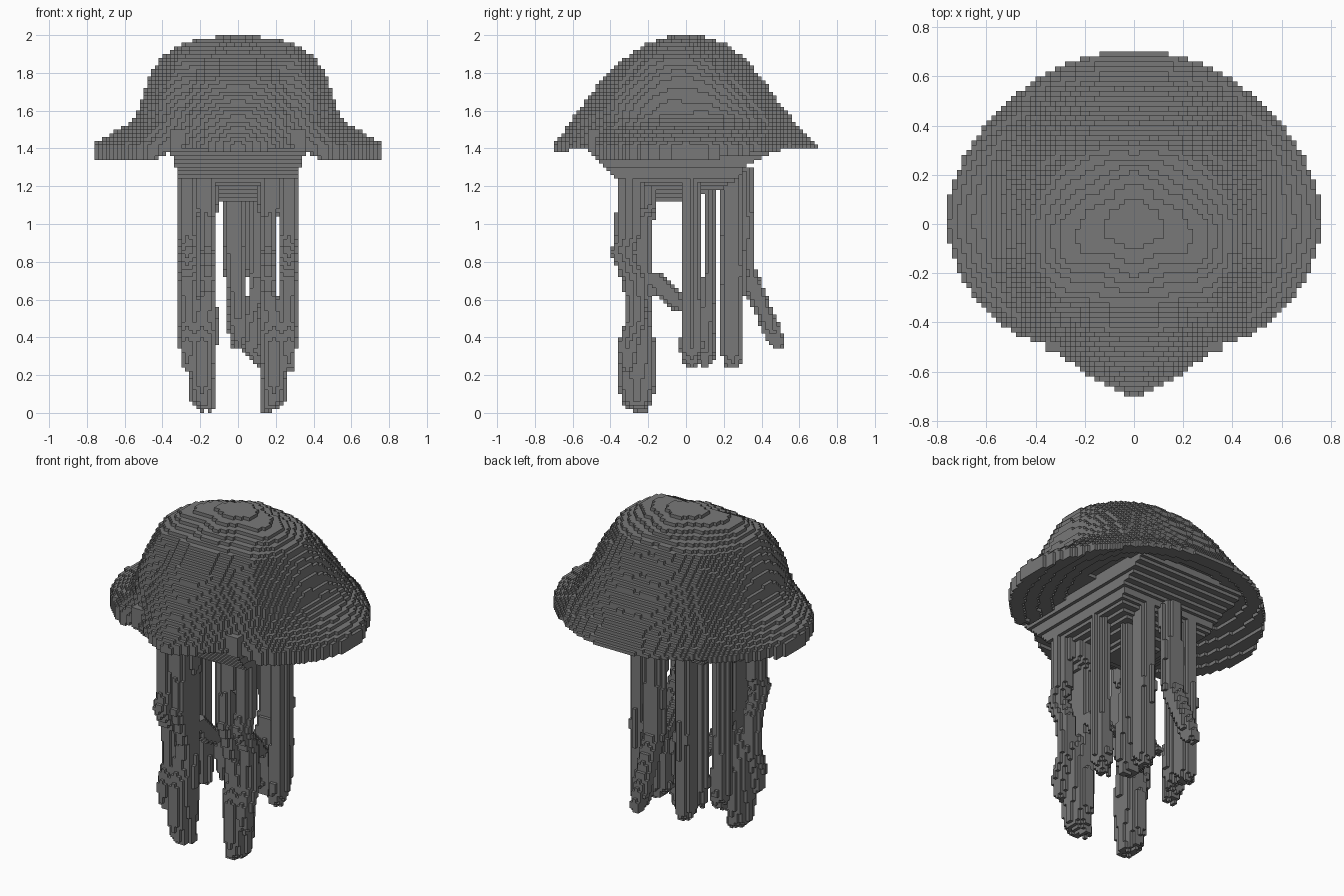
import bpy, bmesh, math, random
from mathutils import Vector

random.seed(4)
VOXEL = 0.02
cube = bpy.data.objects.get("Cube")
if cube:
    bpy.data.objects.remove(cube)

grey = bpy.data.materials.new("stone grey")
grey.use_nodes = True
colour = (0.19, 0.19, 0.19, 1)
grey.diffuse_color = colour
grey.node_tree.nodes["Principled BSDF"].inputs["Base Color"].default_value = colour


def lerp_table(keys, rows, value):
    """Linear lookup in ascending keys, clamped at both ends."""
    if value <= keys[0]:
        return rows[0]
    for a, b, low, high in zip(keys, keys[1:], rows, rows[1:]):
        if value <= b:
            t = (value - a) / (b - a)
            if isinstance(low, (int, float)):
                return low + (high - low) * t
            return [p + (q - p) * t for p, q in zip(low, high)]
    return rows[-1]


def cells(low, high):
    """Voxel indices whose centres lie between two coordinates."""
    return range(math.floor(low / VOXEL), math.ceil(high / VOXEL))


def centre(index):
    return (index + 0.5) * VOXEL


def build_voxels(name, filled):
    """Make one object from the exposed faces of a set of voxels."""
    bm = bmesh.new()
    corners = {}

    def corner(key):
        if key not in corners:
            corners[key] = bm.verts.new(Vector(key) * VOXEL)
        return corners[key]

    for cell in filled:
        for axis in range(3):
            u, v = (axis + 1) % 3, (axis + 2) % 3
            for side in (0, 1):
                near = list(cell)
                near[axis] += 2 * side - 1
                if tuple(near) in filled:
                    continue
                loop = []
                for du, dv in ((0, 0), (1, 0), (1, 1), (0, 1)):
                    p = list(cell)
                    p[axis] += side
                    p[u] += du
                    p[v] += dv
                    loop.append(corner(tuple(p)))
                bm.faces.new(loop if side else loop[::-1])
    mesh = bpy.data.meshes.new(name)
    bm.to_mesh(mesh)
    bm.free()
    mesh.materials.append(grey)
    obj = bpy.data.objects.new(name, mesh)
    bpy.context.collection.objects.link(obj)


# Bell: radius by height, for directions from the front (-90) round to the back (90)
levels = [1.42, 1.52, 1.58, 1.64, 1.76, 1.88, 1.96, 2.0]
angles = [-90, -57, -44, -27, 0, 45, 90]
profiles = [
    [.70, .63, .59, .54, .45, .32, .20, .07],
    [.59, .57, .56, .53, .46, .35, .17, .07],
    [.65, .59, .57, .56, .51, .42, .21, .07],
    [.71, .59, .55, .54, .49, .43, .31, .07],
    [.77, .60, .53, .51, .48, .41, .28, .07],
    [.71, .63, .59, .55, .47, .36, .16, .07],
    [.70, .58, .54, .49, .40, .30, .20, .07],
]
rim_heights = [1.37, 1.41, 1.335, 1.33, 1.33, 1.39, 1.39]

bell = set()
for i in cells(-.76, .76):
    for j in cells(-.7, .7):
        x, y = centre(i), centre(j)
        r, angle = math.hypot(x, y), math.degrees(math.atan2(y, abs(x)))
        radii = lerp_table(angles, profiles, angle)
        # The underside rises gently from the rim towards the body
        bottom = lerp_table(angles, rim_heights, angle)
        bottom += min(0.08, 0.25 * max(0, radii[0] - r))
        for k in cells(bottom, 2):
            if centre(k) > bottom and r < lerp_table(levels, radii, centre(k)):
                bell.add((i, j, k))
build_voxels("bell", bell)

# Underbody: stepped upside-down pyramid (half width, front y, back y by height)
body_levels = [1.14, 1.18, 1.24, 1.32, 1.4]
body_sizes = [(.10, -.16, .05), (.21, -.27, .18), (.31, -.36, .27),
              (.335, -.46, .33), (.37, -.53, .50)]
underbody = set()
for k in cells(1.14, 1.5):
    half, front, back = lerp_table(body_levels, body_sizes, centre(k))
    for i in cells(-half, half):
        for j in cells(front, back):
            if front < centre(j) < back and abs(centre(i)) < half:
                underbody.add((i, j, k))
build_voxels("underbody", underbody - bell)


def strand(name, path):
    """Ribbon through points (z, x, y, half width, half depth), listed upwards."""
    keys = [p[0] for p in path]
    rows = [p[1:] for p in path]
    ends = {}
    filled = set()
    for k in cells(keys[0], keys[-1]):
        x, y, rx, ry = lerp_table(keys, rows, centre(k))
        for i in cells(x - rx, x + rx):
            for j in cells(y - ry, y + ry):
                dx, dy = abs(centre(i) - x) / rx, abs(centre(j) - y) / ry
                # Ragged lower end, one length per column
                end = ends.setdefault((i, j), keys[0] + random.random() * 0.04)
                if dx ** 2 + dy ** 2 < 1.1 and centre(k) > end:
                    filled.add((i, j, k))
    build_voxels(name, filled)


# Mirrored tentacles
for side, label in ((1, "left"), (-1, "right")):
    strand(label + "_front_tentacle", [
        (0, side * .15, -.25, .03, .04), (.06, side * .19, -.26, .06, .08),
        (.22, side * .19, -.26, .06, .10), (.38, side * .19, -.26, .08, .09),
        (.5, side * .19, -.25, .08, .06), (.62, side * .16, -.25, .045, .07),
        (.85, side * .16, -.29, .045, .10), (1.04, side * .16, -.27, .045, .10),
        (1.1, side * .18, -.26, .07, .10), (1.3, side * .18, -.26, .07, .10)])
    strand(label + "_front_outer_tentacle", [
        (.2, side * .26, -.31, .03, .03), (.36, side * .27, -.31, .04, .05),
        (.5, side * .265, -.26, .045, .05), (.7, side * .265, -.27, .045, .05),
        (.85, side * .265, -.34, .045, .06), (.95, side * .265, -.30, .045, .06),
        (1.3, side * .265, -.29, .045, .07)])
    strand(label + "_side_tentacle", [
        (.24, side * .24, .02, .03, .03), (.34, side * .26, .03, .05, .06),
        (.7, side * .265, .025, .045, .045), (1.3, side * .265, .025, .045, .045)])
    rear = side * .15 - .02
    strand(label + "_rear_tentacle", [
        (.23, rear, .25, .03, .03), (.32, rear, .24, .05, .06),
        (.75, rear, .25, .05, .06), (1.3, rear, .24, .05, .055)])

# Single tentacles around the middle
strand("back_tentacle", [
    (.33, -.01, .49, .02, .04), (.42, -.01, .46, .04, .05),
    (.78, -.01, .31, .06, .05), (1, -.01, .32, .06, .04),
    (1.3, -.01, .29, .06, .06)])
strand("middle_tentacle", [
    (.23, .14, .10, .03, .03), (.32, .11, .10, .08, .05),
    (.7, .13, .12, .07, .04), (.75, .13, .13, .07, .025),
    (1.3, .13, .13, .07, .025)])
strand("inner_tentacle", [
    (.34, .01, .04, .03, .03), (.5, .0, .03, .04, .04),
    (.9, -.02, .025, .05, .045), (1.3, -.02, .025, .05, .045)])
strand("right_inner_tentacle", [
    (.26, -.17, .12, .03, .03), (.4, -.18, .12, .05, .04),
    (.75, -.18, .13, .05, .025), (1.3, -.18, .13, .05, .025)])

# Slanting strands that join the front tentacles to the middle
for side, label in ((1, "left"), (-1, "right")):
    strand(label + "_linking_strand", [
        (.53, side * .15, .0, .04, .05), (.63, side * .16, -.10, .04, .07),
        (.74, side * .16, -.2, .04, .07)])
